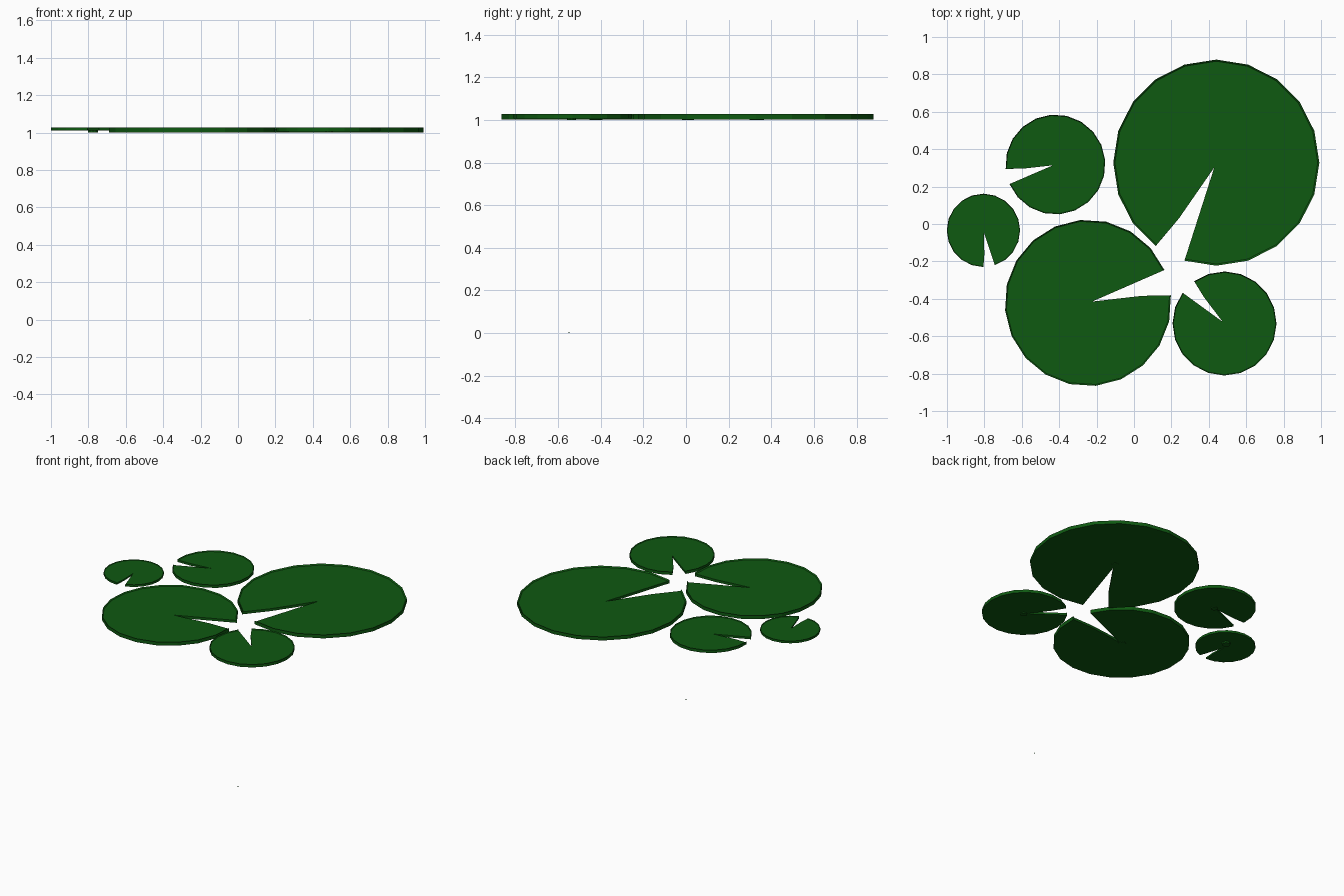
import bpy, bmesh, math
from mathutils import Vector

if "Cube" in bpy.data.objects:
    bpy.data.objects.remove(bpy.data.objects["Cube"])

green = bpy.data.materials.new("leaf green")
green.diffuse_color = (0.0045, 0.1, 0.0055, 1)
green.use_nodes = True
green.node_tree.nodes["Principled BSDF"].inputs["Base Color"].default_value = green.diffuse_color

SIDES = 20
STEP = 360 / SIDES
TOP = 1.027


def finish(bm, name):
    bmesh.ops.recalc_face_normals(bm, faces=bm.faces[:])
    me = bpy.data.meshes.new(name)
    bm.to_mesh(me)
    bm.free()
    me.materials.append(green)
    ob = bpy.data.objects.new(name, me)
    bpy.context.collection.objects.link(ob)


def polar(c, r, deg):
    a = math.radians(deg)
    return c[0] + r * math.cos(a), c[1] + r * math.sin(a)


def lily_pad(name, c, r, notch, bottom):
    """Round leaf with one of 20 segments cut out and a slightly raised lip."""
    bm = bmesh.new()
    floor = TOP - 0.3 * (TOP - bottom)
    # leaf outline runs from the far notch side round to the near one
    angles = [notch + STEP * (i + 1) for i in range(SIDES)]
    rim = [polar(c, r, a) for a in angles]
    inner = [polar(c, r * 0.984, a) for a in angles]
    cut = [polar(c, r * 0.65, notch + 2.2), polar(c, r * 0.05, notch + 13)]

    def ring(pts, z):
        return [bm.verts.new((x, y, z)) for x, y in pts]

    low, crest, top = ring(rim, bottom), ring(rim, TOP), ring(inner, floor)
    cut_low, cut_top = ring(cut, bottom), ring(cut, floor)
    bm.faces.new(top + cut_top)
    bm.faces.new((low + cut_low)[::-1])
    for i in range(SIDES - 1):
        bm.faces.new((low[i], low[i + 1], crest[i + 1], crest[i]))
        bm.faces.new((crest[i], crest[i + 1], top[i + 1], top[i]))
    # walls of the notch
    bm.faces.new((low[-1], cut_low[0], cut_top[0], top[-1], crest[-1]))
    bm.faces.new((cut_low[0], cut_low[1], cut_top[1], cut_top[0]))
    bm.faces.new((cut_low[1], low[0], crest[0], top[0], cut_top[1]))
    finish(bm, name)


def stem(name, c, r, z0, z1, segments=10):
    bm = bmesh.new()
    bmesh.ops.create_cone(bm, cap_ends=True, segments=segments, radius1=r,
                          radius2=r, depth=z1 - z0)
    bmesh.ops.translate(bm, verts=bm.verts[:], vec=Vector((c[0], c[1], (z0 + z1) / 2)))
    finish(bm, name)


# name, centre, radius, notch start angle, underside height, stem centre and radius
pads = [
    ("largest_pad", (0.44, 0.328), 0.551, 234, 1.002, (0.44, 0.335), 0.03),
    ("large_pad", (-0.246, -0.422), 0.445, 5.3, 1.002, (-0.25, -0.422), 0.03),
    ("left_pad", (-0.42, 0.318), 0.267, 185, 1.006, (-0.415, 0.319), 0.022),
    ("right_pad", (0.484, -0.532), 0.278, 125.7, 1.006, (0.487, -0.537), 0.022),
    ("small_pad", (-0.805, -0.034), 0.196, 270, 1.011, (-0.775, 0.01), 0.028),
]
for name, c, r, notch, bottom, sc, sr in pads:
    lily_pad(name, c, r, notch, bottom)
    stem(name + "_stem_stub", sc, sr, 1.0, bottom + 0.003)

# tiny speck of root on the pond bed
stem("root_tip", (0.384, -0.549), 0.003, 0.0, 0.004, 6)
